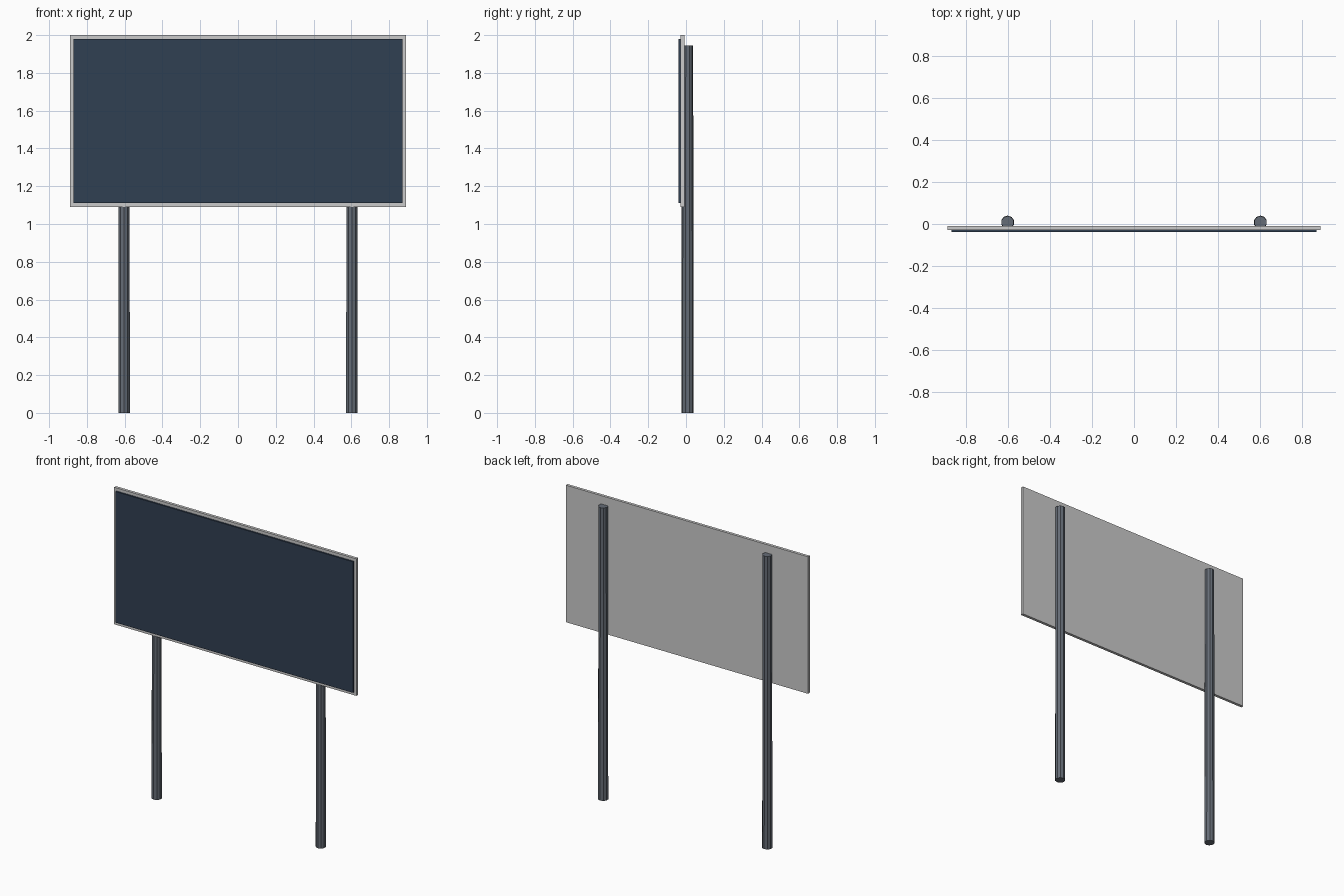
import bpy

if "Cube" in bpy.data.objects:
    bpy.data.objects.remove(bpy.data.objects["Cube"])


def colour(name, rgb):
    m = bpy.data.materials.new(name)
    m.diffuse_color = (*rgb, 1)
    m.use_nodes = True
    m.node_tree.nodes["Principled BSDF"].inputs["Base Color"].default_value = m.diffuse_color
    return m


def box(name, lo, hi, mat=None):
    bpy.ops.mesh.primitive_cube_add(size=1, location=[(a + b) / 2 for a, b in zip(lo, hi)])
    ob = bpy.context.object
    ob.name = name
    ob.scale = [b - a for a, b in zip(lo, hi)]
    bpy.ops.object.transform_apply(location=False, rotation=False)
    if mat:
        ob.data.materials.append(mat)
    return ob


steel = colour("steel", (0.13, 0.15, 0.18))
blue = colour("dark_blue", (0.03, 0.05, 0.085))

# Backing board with a raised coloured face
box("backing_board", (-0.89, -0.028, 1.09), (0.89, -0.009, 2.0))
box("sign_face", (-0.872, -0.039, 1.11), (0.872, -0.026, 1.98), blue)

# Slightly tapered posts behind the board
for side, x in (("left", -0.603), ("right", 0.603)):
    bpy.ops.mesh.primitive_cone_add(vertices=10, radius1=0.032, radius2=0.03,
                                    depth=1.945, location=(x, 0.008, 0.9725))
    post = bpy.context.object
    post.name = side + "_post"
    post.data.materials.append(steel)
